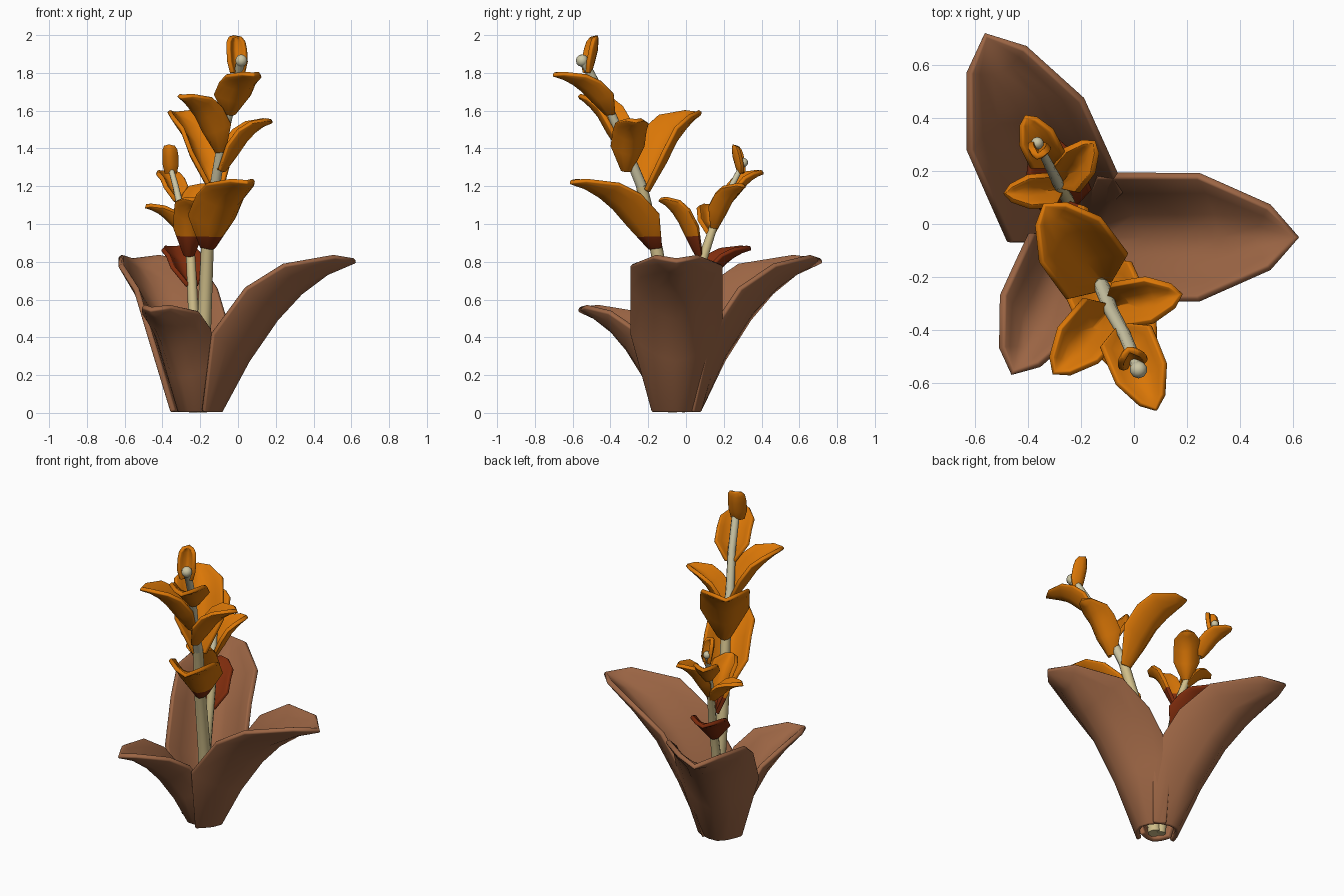
import bpy, bmesh, math
from mathutils import Vector

if "Cube" in bpy.data.objects:
    bpy.data.objects.remove(bpy.data.objects["Cube"])


def material(name, rgb):
    m = bpy.data.materials.new(name)
    m.diffuse_color = (*rgb, 1)
    m.use_nodes = True
    m.node_tree.nodes["Principled BSDF"].inputs["Base Color"].default_value = m.diffuse_color
    return m


BROWN = material("brown leaf", (0.33, 0.13, 0.058))
ORANGE = material("orange leaf", (0.70, 0.182, 0.002))
RED = material("dark red", (0.22, 0.026, 0.004))
CREAM = material("cream stem", (0.62, 0.51, 0.25))
PALE = material("pale stem", (0.60, 0.56, 0.37))

# Leaf rows as fractions of reach, height and half width:
# centre reach, centre height, edge reach, edge height, half width
UPPER = [(0.32, 0.33, 0.10, 0.50, 1.0),
         (0.50, 0.595, 0.31, 0.79, 1.0),
         (0.655, 0.765, 0.55, 0.94, 1.0),
         (0.82, 0.89, 0.87, 0.995, 0.5)]
BIG = [(0.145, 0.0, 0.04, 0.0, 0.52)] + UPPER + [(1.0, 0.97)]
SMALL = [(0.08, 0.0, -0.02, 0.02, 0.25)] + UPPER + [(1.0, 0.97)]
BUD = [(0.4, 0.0, 0.0, 0.0, 0.7), (0.7, 0.3, 0.0, 0.3, 1.0), (0.95, 0.6, 0.2, 0.62, 1.0),
       (1.0, 0.8, 0.4, 0.83, 0.9), (1.0, 0.92, 0.6, 0.94, 0.6), (0.95, 0.97)]
ACROSS = [-1, -0.75, -0.4, 0, 0.4, 0.75, 1]
RED_HEIGHT = 0.94


def leaf(name, base, tip, half_width, thick, mats, rows):
    """Cupped leaf that rises from base and curls out to its tip."""
    base, tip = Vector(base), Vector(tip)
    reach_vec = Vector((tip.x - base.x, tip.y - base.y, 0))
    reach, height = reach_vec.length, tip.z - base.z
    d = reach_vec.normalized()
    n = Vector((-d.y, d.x, 0))
    bm = bmesh.new()
    grid = []
    for rc, zc, re, ze, w in rows[:-1]:
        row = []
        for u in ACROSS:
            k = abs(u) ** 1.7
            r, z = rc + (re - rc) * k, zc + (ze - zc) * k
            row.append(bm.verts.new(base + d * r * reach + n * u * w * half_width
                                    + Vector((0, 0, z * height))))
        grid.append(row)
    for a, b in zip(grid, grid[1:]):
        for j in range(len(ACROSS) - 1):
            bm.faces.new((a[j], a[j + 1], b[j + 1], b[j]))
    end = bm.verts.new(base + d * rows[-1][0] * reach + Vector((0, 0, rows[-1][1] * height)))
    for j in range(len(ACROSS) - 1):
        bm.faces.new((grid[-1][j], grid[-1][j + 1], end))
    # dark red below a fixed height
    if len(mats) > 1:
        bmesh.ops.bisect_plane(bm, geom=bm.verts[:] + bm.edges[:] + bm.faces[:],
                               plane_co=(0, 0, RED_HEIGHT), plane_no=(0, 0, 1))
    for f in bm.faces:
        f.smooth = True
        if len(mats) > 1 and f.calc_center_median().z < RED_HEIGHT:
            f.material_index = 1
    me = bpy.data.meshes.new(name)
    bm.to_mesh(me)
    bm.free()
    for m in mats:
        me.materials.append(m)
    ob = bpy.data.objects.new(name, me)
    bpy.context.collection.objects.link(ob)
    s = ob.modifiers.new("thickness", 'SOLIDIFY')
    s.thickness, s.offset = thick, 0
    b = ob.modifiers.new("round rim", 'BEVEL')
    b.width, b.segments, b.limit_method = thick * 0.3, 2, 'ANGLE'
    b.angle_limit = math.radians(60)


def stem(name, points, split, knob):
    """Tapered stem: cream below the split point, pale above, knob on top."""
    cu = bpy.data.curves.new(name, 'CURVE')
    cu.dimensions = '3D'
    cu.bevel_depth, cu.bevel_resolution, cu.use_fill_caps = 1.0, 2, True
    cu.materials.append(CREAM)
    cu.materials.append(PALE)
    for idx, part in enumerate((points[:split + 1], points[split:])):
        sp = cu.splines.new('POLY')
        sp.points.add(len(part) - 1)
        sp.material_index = idx
        sp.use_smooth = True
        for p, (x, y, z, r) in zip(sp.points, part):
            p.co = (x, y, z, 1)
            p.radius = r
    ob = bpy.data.objects.new(name, cu)
    bpy.context.collection.objects.link(ob)
    bpy.ops.mesh.primitive_uv_sphere_add(segments=10, ring_count=6, radius=knob,
                                         location=points[-1][:3])
    tip = bpy.context.object
    tip.name = name + "_tip"
    tip.data.materials.append(PALE)
    bpy.ops.object.shade_smooth()


# Three large brown leaves sharing one base
root = Vector((-0.22, -0.05, 0.007))
for i, (angle, size) in enumerate(((0, 0.84), (114, 0.84), (245, 0.57))):
    a = math.radians(angle)
    tip = root + Vector((math.cos(a), math.sin(a), 0.985)) * size
    leaf(f"base_leaf_{i + 1}", root, tip, 0.28 * size, 0.03, [BROWN], BIG)

# Stems
stem("tall_stem", [(-0.205, -0.055, 0.005, 0.04), (-0.18, -0.085, 0.45, 0.038),
                   (-0.163, -0.155, 0.86, 0.034), (-0.122, -0.235, 1.2, 0.03),
                   (-0.085, -0.33, 1.43, 0.027), (-0.035, -0.42, 1.64, 0.024),
                   (0.01, -0.53, 1.84, 0.024), (0.017, -0.55, 1.865, 0.03)], 3, 0.033)
stem("short_stem", [(-0.235, -0.035, 0.005, 0.03), (-0.235, 0.02, 0.5, 0.028),
                    (-0.25, 0.09, 0.82, 0.025), (-0.285, 0.15, 1.0, 0.021),
                    (-0.33, 0.24, 1.2, 0.017), (-0.365, 0.305, 1.325, 0.014)], 3, 0.024)

# Small leaves: base, tip, half width (the last of each stem is a closed bud)
LEAVES = {
    "tall_stem_leaf": [
        ((-0.16, -0.15, 0.87), (0.05, -0.615, 1.235), 0.135),
        ((-0.115, -0.23, 1.17), (-0.34, 0.075, 1.60), 0.14),
        ((-0.10, -0.315, 1.28), (0.18, -0.265, 1.555), 0.083),
        ((-0.09, -0.32, 1.38), (-0.305, -0.565, 1.685), 0.097),
        ((-0.045, -0.39, 1.58), (0.085, -0.705, 1.80), 0.10),
        ((0.0, -0.535, 1.80), (-0.02, -0.475, 2.0), 0.05)],
    "short_stem_leaf": [
        ((-0.245, 0.06, 0.67), (-0.36, 0.345, 0.88), 0.10),
        ((-0.26, 0.08, 0.83), (-0.24, -0.14, 1.14), 0.078),
        ((-0.275, 0.13, 0.95), (-0.49, 0.115, 1.10), 0.058),
        ((-0.28, 0.145, 0.98), (-0.15, 0.31, 1.21), 0.068),
        ((-0.315, 0.22, 1.12), (-0.41, 0.41, 1.28), 0.067),
        ((-0.355, 0.305, 1.27), (-0.365, 0.255, 1.42), 0.034)],
}
for name, leaves in LEAVES.items():
    for i, (base, tip, hw) in enumerate(leaves):
        rows = BUD if i == 5 else SMALL
        mats = [ORANGE, RED] if base[2] < RED_HEIGHT else [ORANGE]
        leaf(f"{name}_{i + 1}", base, tip, hw, 0.024, mats, rows)
